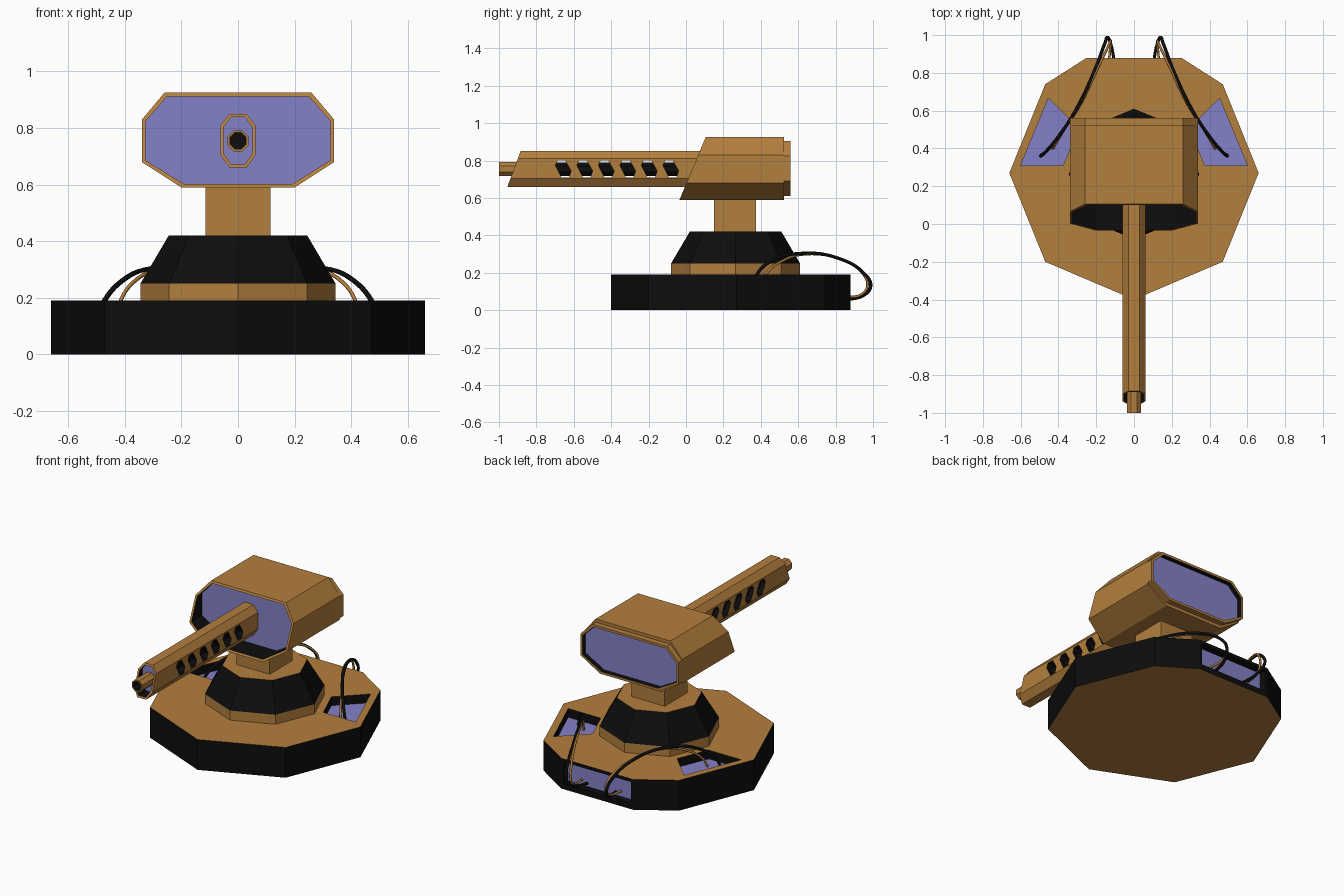
import bpy, bmesh, math

if "Cube" in bpy.data.objects:
    bpy.data.objects.remove(bpy.data.objects["Cube"])

def material(name, rgb):
    m = bpy.data.materials.new(name)
    m.diffuse_color = (*rgb, 1)
    m.use_nodes = True
    m.node_tree.nodes["Principled BSDF"].inputs["Base Color"].default_value = m.diffuse_color
    return m

BROWN, BLACK, PURPLE = 0, 1, 2
PALETTE = [material("ochre", (0.45, 0.21, 0.047)),
           material("black", (0.004, 0.004, 0.004)),
           material("violet", (0.23, 0.22, 0.57))]

def loft(name, start, end, side=BROWN, cap0=BROWN, cap1=BROWN):
    """Solid between two matching loops of 3D points."""
    bm = bmesh.new()
    a = [bm.verts.new(p) for p in start]
    b = [bm.verts.new(p) for p in end]
    n = len(a)
    bm.faces.new(a).material_index = cap0
    bm.faces.new(b).material_index = cap1
    for i in range(n):
        j = (i + 1) % n
        bm.faces.new((a[i], a[j], b[j], b[i])).material_index = side
    bmesh.ops.recalc_face_normals(bm, faces=bm.faces)
    me = bpy.data.meshes.new(name)
    bm.to_mesh(me)
    bm.free()
    for m in PALETTE:
        me.materials.append(m)
    ob = bpy.data.objects.new(name, me)
    bpy.context.collection.objects.link(ob)
    return ob

def flat(pts, z):
    return [(x, y, z) for x, y in pts]

def upright(pts, y, slope=0, z0=0):
    """XZ profile placed at y, optionally leaning back with height."""
    return [(x, y + slope * (z - z0), z) for x, z in pts]

def mirrored(half):
    """Full outline from the points on the +x side, listed bottom to top."""
    return half + [(-x, z) for x, z in reversed(half)]

def shrink(pts, d):
    xs, zs = [p[0] for p in pts], [p[1] for p in pts]
    cz, w, h = (max(zs) + min(zs)) / 2, max(xs), (max(zs) - min(zs)) / 2
    return [(x * (w - d) / w, cz + (z - cz) * (h - d) / h) for x, z in pts]

def ngon(r, cy, turn=0.0, n=8):
    return [(r * math.cos(turn + i * math.tau / n), cy + r * math.sin(turn + i * math.tau / n))
            for i in range(n)]

def cut(ob, cutter):
    mod = ob.modifiers.new("cut", "BOOLEAN")
    mod.operation, mod.solver, mod.object = "DIFFERENCE", "EXACT", cutter
    bpy.context.view_layer.objects.active = ob
    bpy.ops.object.modifier_apply(modifier=mod.name)
    bpy.data.objects.remove(cutter)

# Base slab with recessed panels
outline = mirrored([(0, -0.40), (0.47, -0.20), (0.66, 0.27), (0.47, 0.74), (0.25, 0.88)])
outline.pop()
outline = [(0, -0.40)] + [p for p in mirrored([(0.47, -0.20), (0.66, 0.27), (0.47, 0.74), (0.25, 0.88)])]
base = loft("base", flat(outline, 0), flat(outline, 0.19), BLACK)
pocket = [(0.375, 0.31), (0.60, 0.31), (0.453, 0.666), (0.293, 0.507)]
for s in (1, -1):
    pts = [(s * x, y) for x, y in pocket]
    cut(base, loft("cutter", flat(pts, 0.3), flat(pts, 0.135), BLACK, BLACK, PURPLE))
window = mirrored([(0.235, 0.035), (0.235, 0.17)])
cut(base, loft("cutter", upright(window, 1.0), upright(window, 0.835), BLACK, BLACK, PURPLE))

# Pedestal
loft("collar", flat(ngon(0.345, 0.265), 0.185), flat(ngon(0.345, 0.265), 0.25))
loft("pedestal_cone", flat(ngon(0.345, 0.265), 0.25), flat(ngon(0.245, 0.265), 0.42), BLACK)
neck = [(-0.115, 0.15), (0.115, 0.15), (0.115, 0.375), (-0.115, 0.375)]
loft("neck", flat(neck, 0.41), flat(neck, 0.61))

# Head with slanted, hollowed front
head_out = mirrored([(0.20, 0.59), (0.34, 0.68), (0.34, 0.83), (0.26, 0.925)])
head = loft("head", upright(head_out, -0.035, 0.418, 0.59), upright(head_out, 0.525))
inner = shrink(head_out, 0.013)
cut(head, loft("cutter", upright(inner, -0.3), upright(inner, 0.11), BLACK, BLACK, PURPLE))

# Rear frame and screen
rear = mirrored([(0.205, 0.61), (0.34, 0.69), (0.34, 0.825), (0.26, 0.905)])
frame = loft("rear_frame", upright(rear, 0.52), upright(rear, 0.56))
inner = shrink(rear, 0.015)
cut(frame, loft("cutter", upright(inner, 0.7), upright(inner, 0.53), BLACK, BLACK, PURPLE))

# Barrel shroud with slanted mouth and side slots
shroud = mirrored([(0.03, 0.66), (0.062, 0.705), (0.062, 0.81), (0.03, 0.85)])
barrel = loft("barrel_shroud", upright(shroud, -0.955, 0.37, 0.66), upright(shroud, 0.15))
inner = shrink(shroud, 0.011)
cut(barrel, loft("cutter", upright(inner, -1.1), upright(inner, -0.875), BLACK, BLACK, PURPLE))
slot = [(-0.042, 0.775), (-0.03, 0.80), (0.01, 0.80), (0.042, 0.745), (0.03, 0.71), (-0.01, 0.71)]
for i in range(6):
    yc = -0.656 + 0.115 * i
    cut(barrel, loft("cutter", [(-0.2, yc + y, z) for y, z in slot],
                     [(0.2, yc + y, z) for y, z in slot], BLACK, BLACK, BLACK))

# Muzzle and inner tube
ring = ngon(0.04, 0.755, math.pi / 8)
muzzle = loft("muzzle", upright(ring, -1.0), upright(ring, -0.86))
bore = ngon(0.031, 0.755, math.pi / 8)
cut(muzzle, loft("cutter", upright(bore, -1.1), upright(bore, -0.9), BLACK, BLACK, BLACK))
tube = ngon(0.039, 0.755, math.pi / 8)
loft("inner_tube", upright(tube, -0.86), upright(tube, 0.1), BLACK, BLACK, BLACK)

# Looping cables from the top pockets to the rear panel
def cable(name, pts, radius, mat, s):
    cu = bpy.data.curves.new(name, "CURVE")
    cu.dimensions, cu.bevel_depth = "3D", radius
    cu.bevel_resolution, cu.resolution_u = 1, 5
    cu.use_fill_caps = True
    sp = cu.splines.new("BEZIER")
    sp.bezier_points.add(len(pts) - 1)
    for bp, (x, y, z) in zip(sp.bezier_points, pts):
        bp.co = (s * x, y, z)
        bp.handle_left_type = bp.handle_right_type = "AUTO"
    cu.materials.append(PALETTE[mat])
    bpy.context.collection.objects.link(bpy.data.objects.new(name, cu))

thick = [(0.495, 0.36, 0.135), (0.472, 0.378, 0.19), (0.41, 0.45, 0.26), (0.31, 0.60, 0.303),
         (0.21, 0.81, 0.28), (0.153, 0.96, 0.19), (0.14, 0.988, 0.13), (0.122, 0.95, 0.08),
         (0.10, 0.835, 0.055)]
thin = [(0.43, 0.40, 0.135), (0.415, 0.425, 0.19), (0.37, 0.50, 0.255), (0.285, 0.63, 0.298),
        (0.19, 0.83, 0.27), (0.132, 0.95, 0.19), (0.122, 0.97, 0.13), (0.125, 0.94, 0.085),
        (0.135, 0.835, 0.07)]
for s, side in ((1, "right"), (-1, "left")):
    cable("black_cable_" + side, thick, 0.009, BLACK, s)
    cable("ochre_cable_" + side, thin, 0.007, BROWN, s)
